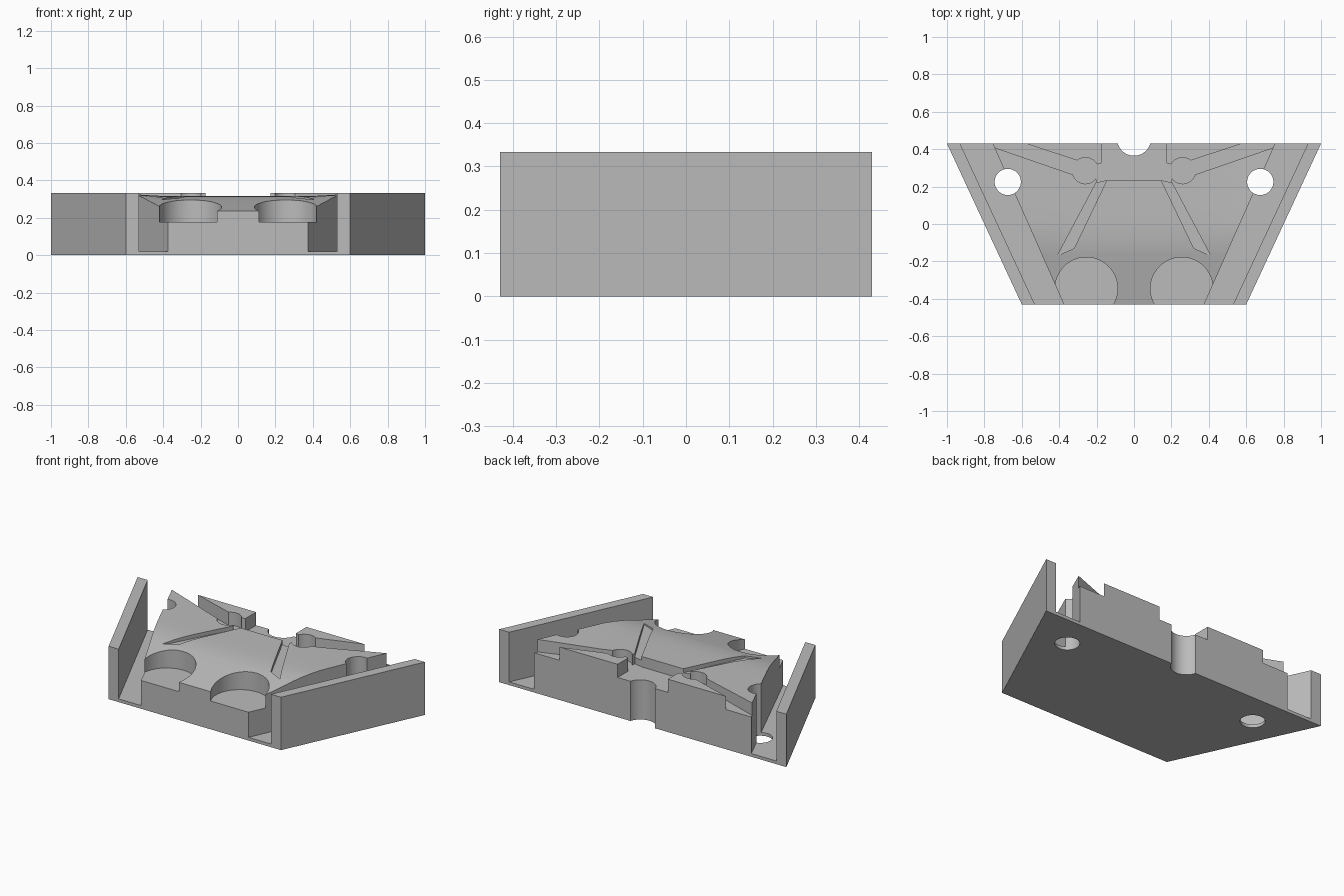
import bpy, bmesh, math

if "Cube" in bpy.data.objects:
    bpy.data.objects.remove(bpy.data.objects["Cube"])

H = 0.333       # overall height
FLOOR = 0.02    # channel floor
NET = 0.25      # rear recess floor

grey = bpy.data.materials.new("light_grey")
grey.diffuse_color = (0.5, 0.5, 0.5, 1)
grey.use_nodes = True
grey.node_tree.nodes["Principled BSDF"].inputs["Base Color"].default_value = grey.diffuse_color


def finish(name, bm):
    bmesh.ops.recalc_face_normals(bm, faces=bm.faces)
    me = bpy.data.meshes.new(name)
    bm.to_mesh(me)
    bm.free()
    me.materials.append(grey)
    ob = bpy.data.objects.new(name, me)
    bpy.context.collection.objects.link(ob)
    return ob


def prism(name, pts, z0, z1):
    bm = bmesh.new()
    face = bm.faces.new([bm.verts.new((x, y, z0)) for x, y in pts])
    ext = bmesh.ops.extrude_face_region(bm, geom=[face])
    for v in ext["geom"]:
        if isinstance(v, bmesh.types.BMVert):
            v.co.z = z1
    return finish(name, bm)


def disc(name, x, y, r, z0, z1, n=64):
    a = [2 * math.pi * (i + 0.5) / n for i in range(n)]
    return prism(name, [(x + r * math.cos(t), y + r * math.sin(t)) for t in a], z0, z1)


def cut(target, tool):
    mod = target.modifiers.new("cut", "BOOLEAN")
    mod.operation = "DIFFERENCE"
    mod.solver = "EXACT"
    mod.object = tool
    bpy.context.view_layer.update()
    dg = bpy.context.evaluated_depsgraph_get()
    me = bpy.data.meshes.new_from_object(target.evaluated_get(dg))
    target.modifiers.clear()
    target.data = me
    bpy.data.objects.remove(tool)


def flip(pts, s):
    return [(s * x, y) for x, y in pts]


def block_edge(y):
    return 0.375 + 0.443 * (y + 0.43)


def wall_edge(y):
    return 0.53 + 0.465 * (y + 0.43)


def top_height(y):
    # front ramp easing into a nearly flat deck
    keys = [(-0.6, 0.198), (-0.43, 0.237), (-0.2, 0.291), (-0.15, 0.3015), (-0.1, 0.309),
            (-0.05, 0.3135), (0.0, 0.3155), (0.6, 0.317)]
    for (a, za), (b, zb) in zip(keys, keys[1:]):
        if y <= b:
            return za + (zb - za) * (y - a) / (b - a)
    return keys[-1][1]


# Solid trapezoid body
body = prism("holder_body", [(-0.6, -0.43), (0.6, -0.43), (1, 0.43), (-1, 0.43)], 0, H)

# Space above the curved deck, with gently rising wings
bm = bmesh.new()
rows = []
for y in (-0.6, -0.43, -0.3, -0.2, -0.175, -0.15, -0.125, -0.1, -0.075, -0.05, 0, 0.1, 0.25, 0.6):
    e = block_edge(y)
    c = min(0.385, e)
    z = top_height(y)
    rise = 0.015 * min(1, max(0, (y + 0.2) / 0.2))
    half = [(c, z), (e + 0.07, z + rise)]
    row = [(-x, h) for x, h in reversed(half)] + half
    rows.append(([bm.verts.new((x, y, h)) for x, h in row],
                 [bm.verts.new((x, y, 0.5)) for x, h in row]))
for (a, at), (b, bt) in zip(rows, rows[1:]):
    for i in range(3):
        bm.faces.new((a[i], a[i + 1], b[i + 1], b[i]))
        bm.faces.new((at[i], at[i + 1], bt[i + 1], bt[i]))
    for i in (0, 3):
        bm.faces.new((a[i], b[i], bt[i], at[i]))
for lo, hi in (rows[0], rows[-1]):
    for i in range(3):
        bm.faces.new((lo[i], lo[i + 1], hi[i + 1], hi[i]))
deck_space = finish("deck_space", bm)

# Raised rear pads stay at full height
for s in (1, -1):
    cut(deck_space, prism("pad", flip([(0.17, 0.27), (0.45, 0.35), (0.9, 0.5), (0.9, 0.8), (0.17, 0.8)], s), 0.1, 0.7))
cut(body, deck_space)

# Rear centre recess and round back notch
cut(body, prism("recess", [(-0.14, 0.235), (0.14, 0.235), (0.2, 0.222), (0.21, 0.315), (0.175, 0.325),
                           (0.175, 0.5), (-0.175, 0.5), (-0.175, 0.325), (-0.21, 0.315), (-0.2, 0.222)], NET, 0.6))
cut(body, disc("notch", 0, 0.455, 0.09, -0.1, 0.6))

for s in (1, -1):
    # Side channel between block and outer wall
    cut(body, prism("channel", flip([(block_edge(-0.6), -0.6), (wall_edge(-0.6), -0.6),
                                     (wall_edge(0.6), 0.6), (block_edge(0.6), 0.6)], s), FLOOR, 0.6))
    # Rear groove running outward from a round well
    cut(body, prism("groove", flip([(0.28, 0.248), (0.87, 0.452), (0.64, 0.45), (0.28, 0.332)], s), NET, 0.6))
    cut(body, disc("well", s * 0.26, 0.285, 0.07, NET, 0.6))
    # Shallow diagonal slot in the deck
    cut(body, prism("slot", flip([(0.14, 0.245), (0.2, 0.225), (0.41, -0.17), (0.32, -0.13)], s), 0.291, 0.6))
    # Front round pocket and screw hole
    cut(body, disc("pocket", s * 0.255, -0.345, 0.167, 0.178, 0.6))
    cut(body, disc("screw_hole", s * 0.675, 0.225, 0.07, -0.1, 0.6))

# Smooth curves, sharp edges
bpy.ops.object.select_all(action="DESELECT")
body.select_set(True)
bpy.context.view_layer.objects.active = body
bpy.ops.object.shade_smooth_by_angle(angle=math.radians(25))
